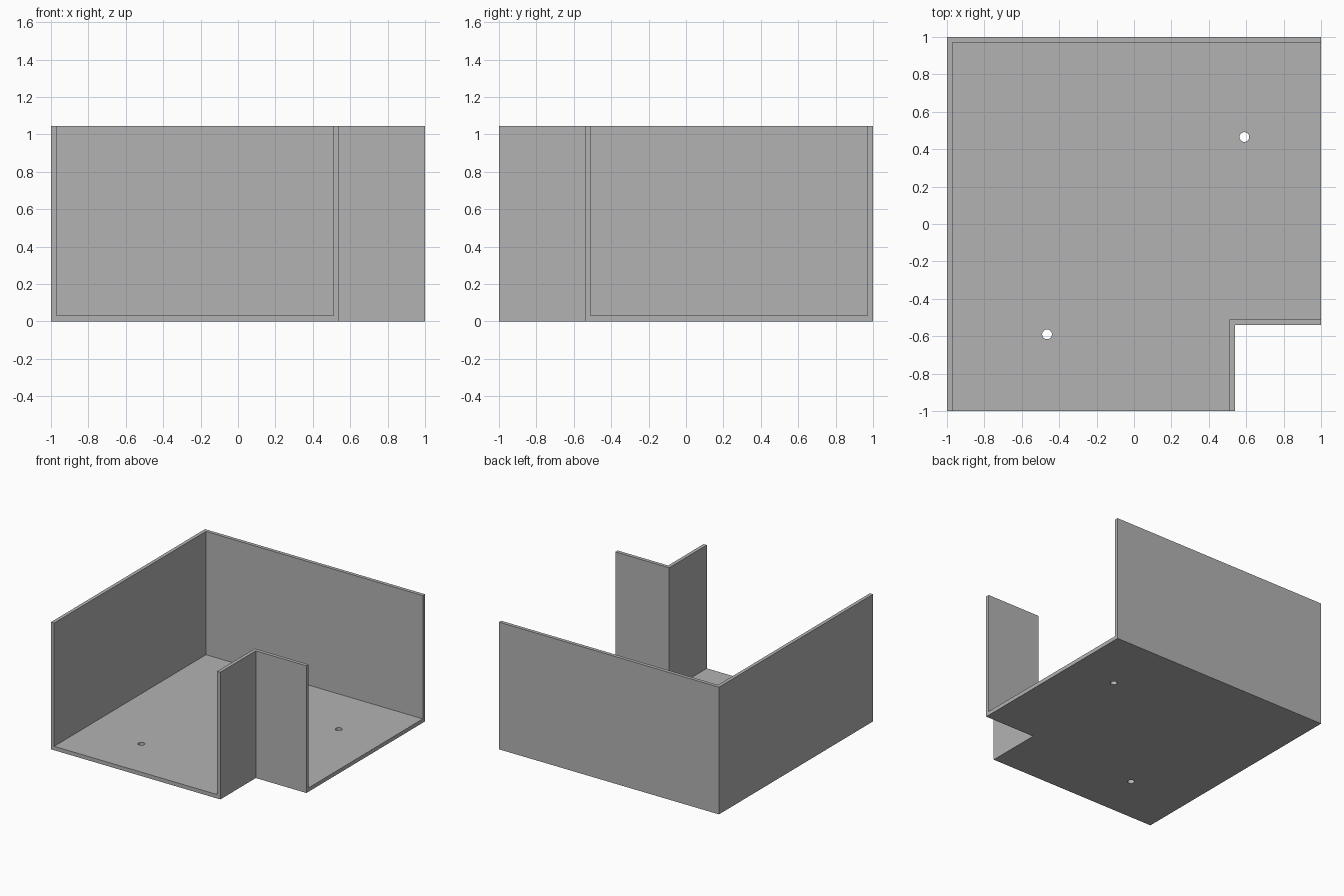
import bpy, bmesh, math

cube = bpy.data.objects.get("Cube")
if cube:
    bpy.data.objects.remove(cube, do_unlink=True)

HEIGHT, WALL, FLOOR, NOTCH, OVER = 1.045, 0.029, 0.032, 0.54, 1.2

grey = bpy.data.materials.new("plain grey")
grey.use_nodes = True
grey.diffuse_color = (0.45, 0.45, 0.45, 1)
grey.node_tree.nodes["Principled BSDF"].inputs["Base Color"].default_value = grey.diffuse_color


def prism(name, outline, z0, z1):
    """Extrude a counter-clockwise outline from z0 up to z1."""
    bm = bmesh.new()
    base = bm.faces.new([bm.verts.new((x, y, z0)) for x, y in outline])
    top = bmesh.ops.extrude_face_region(bm, geom=[base], use_keep_orig=True)["geom"]
    bmesh.ops.translate(bm, vec=(0, 0, z1 - z0),
                        verts=[v for v in top if isinstance(v, bmesh.types.BMVert)])
    bmesh.ops.recalc_face_normals(bm, faces=bm.faces)
    mesh = bpy.data.meshes.new(name)
    bm.to_mesh(mesh)
    bm.free()
    mesh.materials.append(grey)
    obj = bpy.data.objects.new(name, mesh)
    bpy.context.collection.objects.link(obj)
    return obj


def cut(target, cutter):
    """Subtract the cutter from the target, then discard it."""
    cutter.hide_render = True
    mod = target.modifiers.new("cut", "BOOLEAN")
    mod.operation, mod.solver, mod.object = "DIFFERENCE", "EXACT", cutter
    bpy.context.view_layer.objects.active = target
    bpy.ops.object.modifier_apply(modifier=mod.name)
    bpy.data.objects.remove(cutter, do_unlink=True)


def notched_square(left, near, right, back, notch):
    """Square outline with its front left corner stepped in."""
    return [(left, near), (notch, near), (notch, -notch),
            (right, -notch), (right, back), (left, back)]


# Solid tray block with a notched corner
tray = prism("notched_tray", notched_square(-1, -1, 1, 1, NOTCH), 0, HEIGHT)

# Hollow, open at the top, the front and the left side
inner = 1 - WALL
cut(tray, prism("hollow_cutter",
                notched_square(-inner, -OVER, OVER, inner, NOTCH - WALL), FLOOR, HEIGHT + 0.2))

# Two screw holes through the floor
for hx, hy in ((0.59, 0.465), (-0.465, -0.59)):
    ring = [(hx + 0.026 * math.cos(a), hy + 0.026 * math.sin(a))
            for a in (math.tau * i / 32 for i in range(32))]
    cut(tray, prism("hole_cutter", ring, -0.1, 0.1))

# Smooth hole walls, sharp tray edges
tray.select_set(True)
bpy.context.view_layer.objects.active = tray
bpy.ops.object.shade_smooth_by_angle(angle=math.radians(30))
